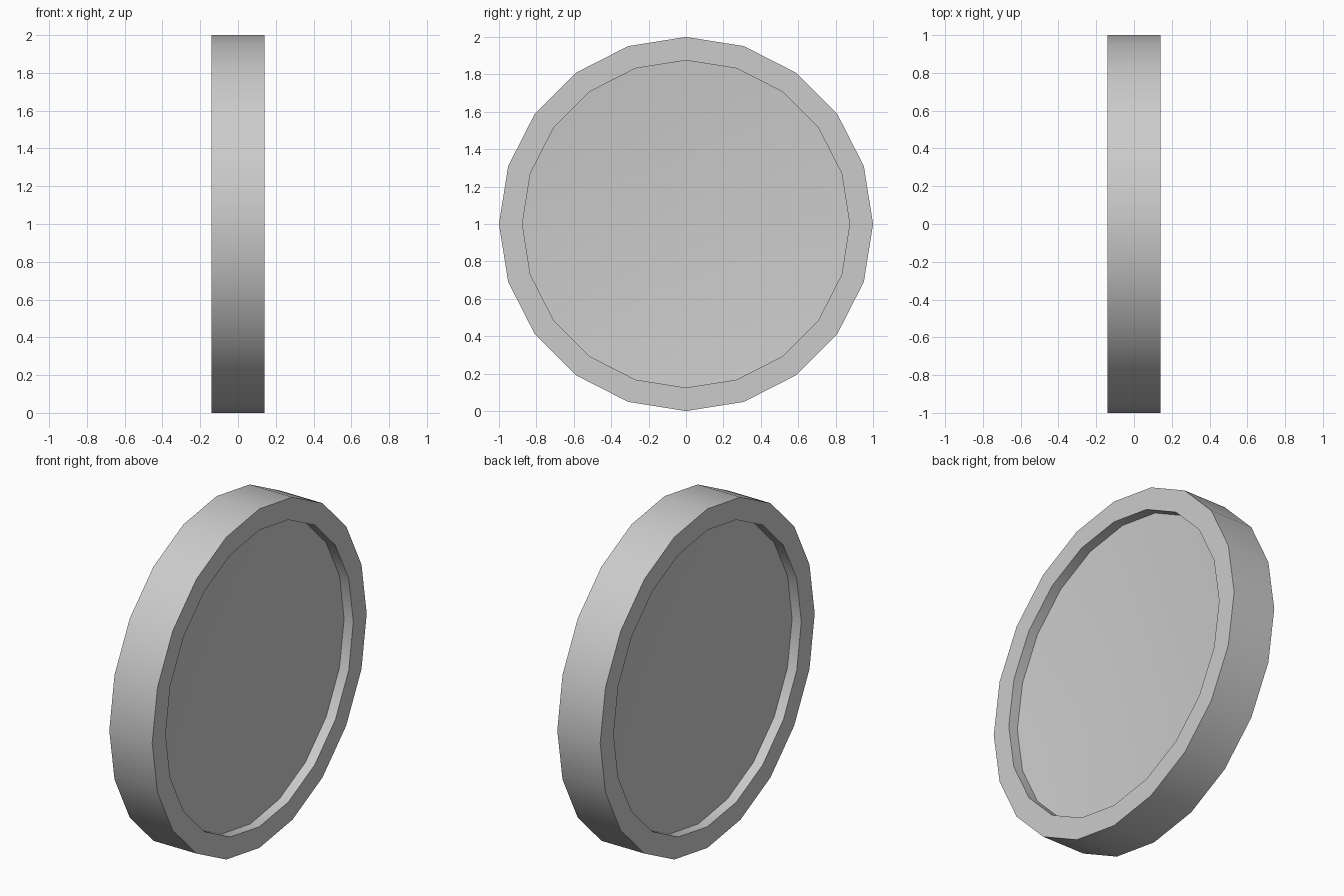
import bpy, bmesh, math

if "Cube" in bpy.data.objects:
    bpy.data.objects.remove(bpy.data.objects["Cube"])

SIDES = 20
# half cross-section (x, radius) from one face centre over the rim to the other
side = [(0.04, 0.40), (0.08, 0.875), (0.14, 0.875), (0.14, 1.0)]
profile = side + [(-x, r) for x, r in reversed(side)]

bm = bmesh.new()
# rings around the x axis
rings = []
for x, r in profile:
    rings.append([bm.verts.new((x, r * math.cos(2 * math.pi * i / SIDES),
                                1 + r * math.sin(2 * math.pi * i / SIDES)))
                  for i in range(SIDES)])
for a, b in zip(rings, rings[1:]):
    for i in range(SIDES):
        j = (i + 1) % SIDES
        bm.faces.new((a[i], a[j], b[j], b[i]))
# flat centre of each dished face
bm.faces.new(rings[0])
bm.faces.new(rings[-1])
bmesh.ops.recalc_face_normals(bm, faces=bm.faces)

mesh = bpy.data.meshes.new("rimmed_disc")
bm.to_mesh(mesh)
bm.free()
disc = bpy.data.objects.new("rimmed_disc", mesh)
bpy.context.collection.objects.link(disc)
bpy.context.view_layer.objects.active = disc
disc.select_set(True)
bpy.ops.object.shade_smooth_by_angle(angle=math.radians(30))
